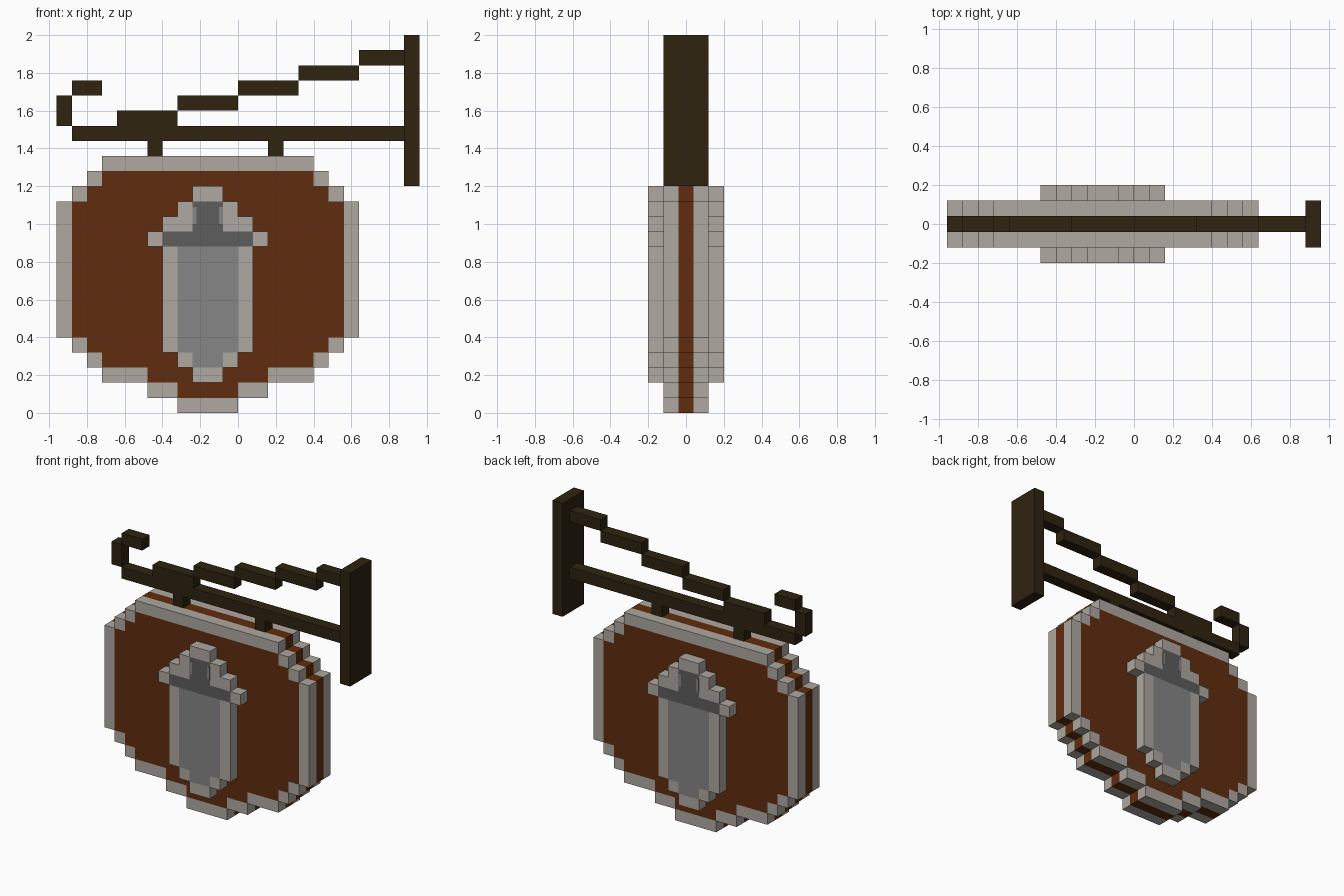
import bpy
import bmesh

U = 0.08          # block size
CX = -0.16        # centre line of the hanging board

if "Cube" in bpy.data.objects:
    bpy.data.objects.remove(bpy.data.objects["Cube"], do_unlink=True)


def make_material(name, srgb):
    col = [((c / 255 + 0.055) / 1.055) ** 2.4 for c in srgb] + [1.0]
    mat = bpy.data.materials.new(name)
    mat.use_nodes = True
    mat.diffuse_color = col
    bsdf = mat.node_tree.nodes["Principled BSDF"]
    bsdf.inputs["Base Color"].default_value = col
    bsdf.inputs["Roughness"].default_value = 0.9
    return mat


IRON = make_material("dark iron", (46, 35, 16))
WOOD = make_material("brown wood", (96, 45, 14))
TRIM = make_material("pale trim", (175, 168, 161))
STEEL = make_material("mid grey", (134, 134, 134))
DARK = make_material("dark grey", (93, 93, 93))


def build(name, boxes, mat):
    """One object from boxes given as (x0, x1, y0, y1, z0, z1)."""
    bm = bmesh.new()
    for x0, x1, y0, y1, z0, z1 in boxes:
        vs = bmesh.ops.create_cube(bm, size=1)["verts"]
        for v in vs:
            v.co = (x1 if v.co.x > 0 else x0,
                    y1 if v.co.y > 0 else y0,
                    z1 if v.co.z > 0 else z0)
    mesh = bpy.data.meshes.new(name)
    bm.to_mesh(mesh)
    bm.free()
    mesh.materials.append(mat)
    obj = bpy.data.objects.new(name, mesh)
    bpy.context.collection.objects.link(obj)
    return obj


def span(row, y0, y1, k):
    """Full-width box of a row, k picks its outer (2) or inner (3) half width."""
    return (CX - row[k] * U, CX + row[k] * U, y0, y1, row[0] * U, row[1] * U)


def border(rows, y0, y1):
    """Stepped frame: a pair of mirrored blocks per row, or one solid bar."""
    out = []
    for r in rows:
        if r[3] == 0:
            out.append(span(r, y0, y1, 2))
        else:
            for a, b in ((-r[2], -r[3]), (r[3], r[2])):
                out.append((CX + a * U, CX + b * U, y0, y1, r[0] * U, r[1] * U))
    return out


def filling(rows, y0, y1):
    return [span(r, y0, y1, 3) for r in rows if r[3] > 0]


# Rows in blocks: bottom, top, outer half width, inner half width
BOARD = [(0, 1, 2, 0), (1, 2, 4, 2), (2, 3, 7, 4), (3, 4, 8, 7), (4, 5, 9, 8),
         (5, 14, 10, 9), (14, 15, 9, 8), (15, 16, 8, 7), (16, 17, 7, 0)]
EMBLEM_LOW = [(2, 3, 1, 0), (3, 4, 2, 1), (4, 11, 3, 2)]
EMBLEM_HIGH = [(11, 12, 4, 3), (12, 13, 3, 1), (13, 14, 2, 1), (14, 15, 1, 0)]

# Wooden core, seen as a stripe around the edge
build("board_core", [span(r, -U / 2, U / 2, 2) for r in BOARD], WOOD)

# Trim, wooden panel and raised emblem on both faces
for side, s in (("front", -1), ("back", 1)):
    y0, y1 = sorted((s * 0.04, s * 0.12))
    build(side + "_rim", border(BOARD, y0, y1), TRIM)
    build(side + "_panel", filling(BOARD, y0, y1), WOOD)
    y0, y1 = sorted((s * 0.12, s * 0.20))
    build(side + "_emblem_outline", border(EMBLEM_LOW + EMBLEM_HIGH, y0, y1), TRIM)
    build(side + "_emblem_body", filling(EMBLEM_LOW, y0, y1), STEEL)
    build(side + "_emblem_top", filling(EMBLEM_HIGH, y0, y1), DARK)
    # thin grey slivers beside the emblem neck
    y0, y1 = sorted((s * 0.199, s * 0.201))
    build(side + "_neck_edges",
          [(CX - 0.08, CX - 0.06, y0, y1, 1.0, 1.09),
           (CX + 0.06, CX + 0.08, y0, y1, 1.0, 1.09)], STEEL)


# Iron bracket
def iron(x0, x1, z0, z1, half=0.04):
    return (x0, x1, -half, half, z0, z1)


build("wall_plate", [iron(0.88, 0.96, 1.2, 2.0, 0.12)], IRON)
build("support_bar", [iron(-0.88, 0.88, 1.44, 1.52)], IRON)
build("hangers", [iron(x, x + U, 1.36, 1.44) for x in (-0.48, 0.16)], IRON)
build("end_hook", [iron(-0.96, -0.88, 1.52, 1.68),
                   iron(-0.88, -0.72, 1.68, 1.76)], IRON)
# stepped diagonal brace rising to the wall plate
build("stepped_brace",
      [iron(-0.64 + 0.32 * i, min(-0.32 + 0.32 * i, 0.88),
            1.52 + U * i, 1.60 + U * i) for i in range(5)], IRON)
